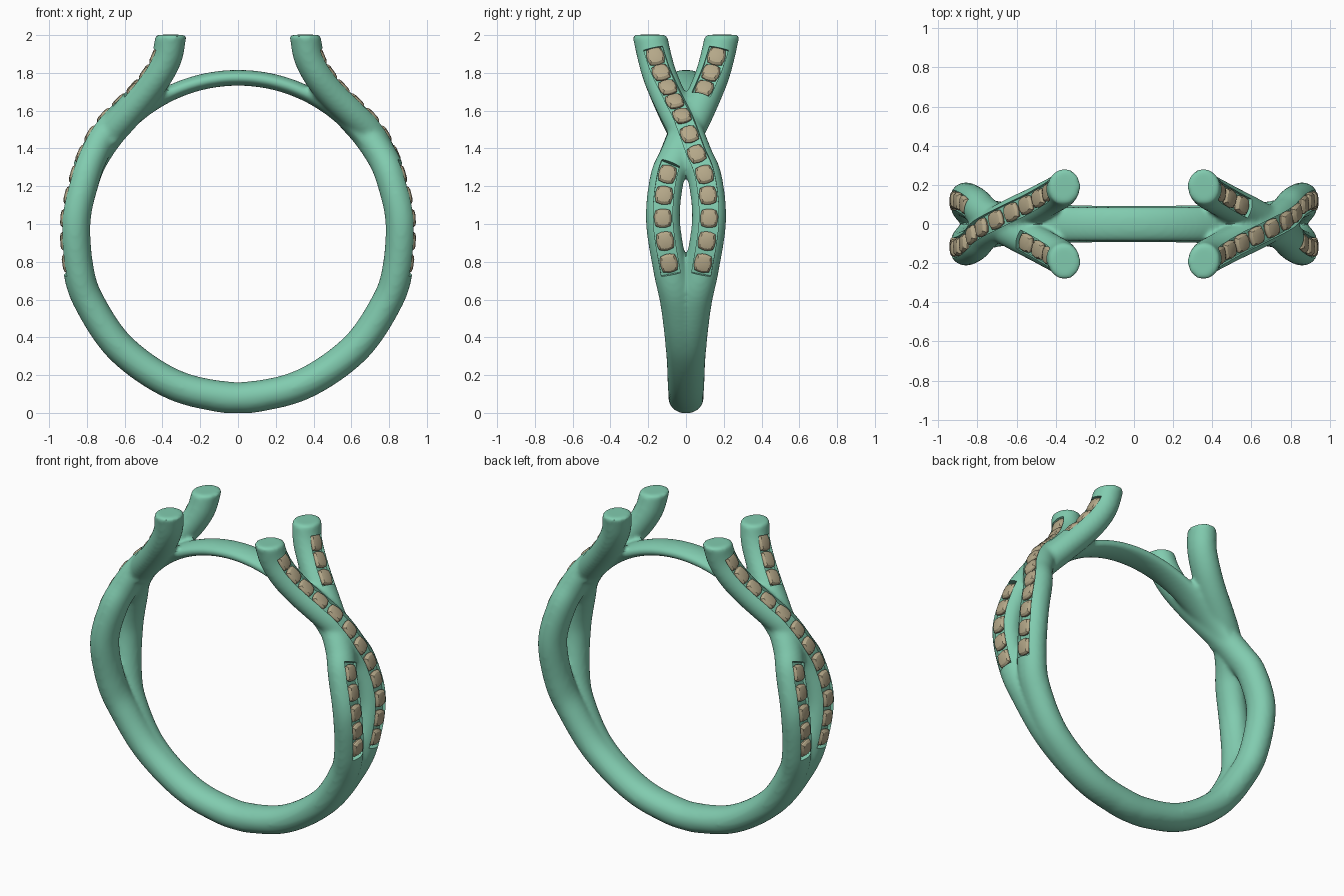
import bpy, bmesh, math
from mathutils import Vector, Matrix

if "Cube" in bpy.data.objects:
    bpy.data.objects.remove(bpy.data.objects["Cube"])

CZ, R = 0.945, 0.865           # ring centre height and centreline radius
Y = Vector((0, 1, 0))


def arc_point(deg, y, r=R):
    a = math.radians(deg)
    return Vector((r * math.cos(a), y, CZ + r * math.sin(a)))


def resample(ctrl, n):
    """Smooth curve through the control points, evenly spaced."""
    c = [2 * ctrl[0] - ctrl[1]] + ctrl + [2 * ctrl[-1] - ctrl[-2]]
    dense = []
    for i in range(1, len(c) - 2):
        a, b, d, e = c[i - 1:i + 3]
        for k in range(24):
            t = k / 24
            dense.append(0.5 * (2 * b + (d - a) * t + (2 * a - 5 * b + 4 * d - e) * t * t
                                + (3 * b - a - 3 * d + e) * t ** 3))
    dense.append(ctrl[-1].copy())
    acc = [0.0]
    for p, q in zip(dense, dense[1:]):
        acc.append(acc[-1] + (q - p).length)
    out, j = [], 0
    for i in range(n):
        s = acc[-1] * i / (n - 1)
        while j < len(acc) - 2 and acc[j + 1] < s:
            j += 1
        out.append(dense[j].lerp(dense[j + 1], (s - acc[j]) / (acc[j + 1] - acc[j])))
    return out


def frames(pts):
    """Position, tangent, outward normal and sideways vector along a path."""
    res = []
    for i, p in enumerate(pts):
        t = (pts[min(i + 1, len(pts) - 1)] - pts[max(i - 1, 0)]).normalized()
        n = Y.cross(t).normalized()
        res.append((p, t, n, t.cross(n)))
    return res


def loft(bm, rings):
    loops = [[bm.verts.new(v) for v in ring] for ring in rings]
    m = len(loops[0])
    for a, b in zip(loops, loops[1:]):
        for i in range(m):
            bm.faces.new((a[i], a[(i + 1) % m], b[(i + 1) % m], b[i]))
    bm.faces.new(loops[0][::-1])
    bm.faces.new(loops[-1])


def oval(f, out, side, n=28):
    p, t, nn, b = f
    return [p + nn * out * math.cos(2 * math.pi * k / n) + b * side * math.sin(2 * math.pi * k / n)
            for k in range(n)]


def add_half_turn(bm):
    """The left shoulder is the right one turned half round."""
    d = bmesh.ops.duplicate(bm, geom=bm.verts[:] + bm.edges[:] + bm.faces[:])
    bmesh.ops.rotate(bm, verts=[v for v in d['geom'] if isinstance(v, bmesh.types.BMVert)],
                     matrix=Matrix.Rotation(math.pi, 3, 'Z'), cent=(0, 0, 0))


def make_object(name, bm, color):
    bmesh.ops.recalc_face_normals(bm, faces=bm.faces[:])
    me = bpy.data.meshes.new(name)
    bm.to_mesh(me)
    bm.free()
    ob = bpy.data.objects.new(name, me)
    bpy.context.collection.objects.link(ob)
    mat = bpy.data.materials.new(name + "_material")
    mat.diffuse_color = color
    mat.use_nodes = True
    mat.node_tree.nodes["Principled BSDF"].inputs["Base Color"].default_value = mat.diffuse_color
    me.materials.append(mat)
    return ob


def shade(ob, deg):
    bpy.ops.object.select_all(action='DESELECT')
    ob.select_set(True)
    bpy.context.view_layer.objects.active = ob
    bpy.ops.object.shade_smooth_by_angle(angle=math.radians(deg))


# Centreline of a strand: lower band, split, crossing, upright prong
ctrl = [arc_point(a, y) for a, y in ((-105, .003), (-90, .003), (-68, .006), (-45, .016),
                                     (-25, .045), (-12, .084), (5, .122), (20, .1))]
ctrl += [Vector(p) for p in ((.765, .05, 1.36), (.69, 0, 1.48), (.6, -.05, 1.58), (.5, -.1, 1.69),
                             (.425, -.14, 1.79), (.375, -.168, 1.89), (.355, -.192, 2.0))]
base = resample(ctrl, 200)


def strand(mirror, lift):
    pts = []
    for p, t, n, b in frames(base):
        q = p + n * lift * math.exp(-((p.z - 1.5) / .15) ** 2)
        pts.append(Vector((q.x, -q.y if mirror else q.y, q.z)))
    return frames(pts)


over, under = strand(False, .014), strand(True, -.008)
TOP = 2.002

metal, cutter, stones = bmesh.new(), bmesh.new(), bmesh.new()


def add_strand(fr):
    rings = []
    for i, f in enumerate(fr):
        ring = oval(f, .082, .091)
        for v in ring:                      # flat horizontal prong tip
            if v.z > TOP or i == len(fr) - 1:
                v += f[1] * ((TOP - v.z) / f[1].z)
        rings.append(ring)
    loft(metal, rings)


def add_channel(fr, i0, i1):
    rings = []
    for p, t, n, b in fr[i0:i1 + 1]:
        rings.append([p + n * h + b * w for h, w in
                      ((.046, -.051), (.046, .051), (.11, .051), (.11, -.051))])
    loft(cutter, rings)


def add_stone(f):
    p, t, n, b = f
    rings = []
    for h, s in ((.035, .8), (.056, 1), (.065, .97), (.075, .78), (.079, .48)):
        ring = []
        for k in range(12):
            a = 2 * math.pi * (k + .5) / 12
            c, d = math.cos(a), math.sin(a)
            g = s / (c ** 4 + d ** 4) ** .25    # rounded square outline
            ring.append(p + n * h + t * c * g * .05 + b * d * g * .046)
        rings.append(ring)
    loft(stones, rings)


# Twelve stones evenly spaced; the lower strand skips the crossing
def index_at(z):
    ok = [i for i, f in enumerate(over) if f[0].x > 0 and i > 30]
    return min(ok, key=lambda i: abs(over[i][0].z + over[i][2].z * .07 - z))


hi, lo = index_at(1.89), index_at(.795)
slots = [round(hi + (lo - hi) * k / 11) for k in range(12)]
pad = round((hi - lo) / 11 * .52)
for fr, runs in ((over, ((0, 11),)), (under, ((0, 2), (7, 11)))):
    add_strand(fr)
    for a, b in runs:
        add_channel(fr, slots[b] - pad, slots[a] + pad)
        for k in range(a, b + 1):
            add_stone(fr[slots[k]])
for bm in (metal, cutter, stones):
    add_half_turn(bm)

# Thin bridge closing the finger hole between the shoulders
bridge = frames([arc_point(36 + 108 * i / 60, 0, .829) for i in range(61)])
loft(metal, [oval(f, .042, .09) for f in bridge])

band = make_object("ring_band", metal, (.22, .6, .43, 1))
cut = make_object("stone_channel_cutter", cutter, (.22, .6, .43, 1))
gems = make_object("channel_stones", stones, (.46, .39, .25, 1))
cut.hide_render = True

# Fuse the strands into one soft body, then cut the channels
rm = band.modifiers.new("fuse", 'REMESH')
rm.mode, rm.voxel_size = 'VOXEL', .012
sm = band.modifiers.new("soften", 'SMOOTH')
sm.factor, sm.iterations = .5, 10
bo = band.modifiers.new("channels", 'BOOLEAN')
bo.operation, bo.solver, bo.object = 'DIFFERENCE', 'EXACT', cut
dg = bpy.context.evaluated_depsgraph_get()
fused = bpy.data.meshes.new_from_object(band.evaluated_get(dg))
band.modifiers.clear()
band.data = fused
bpy.data.objects.remove(cut)

shade(band, 40)
shade(gems, 25)
